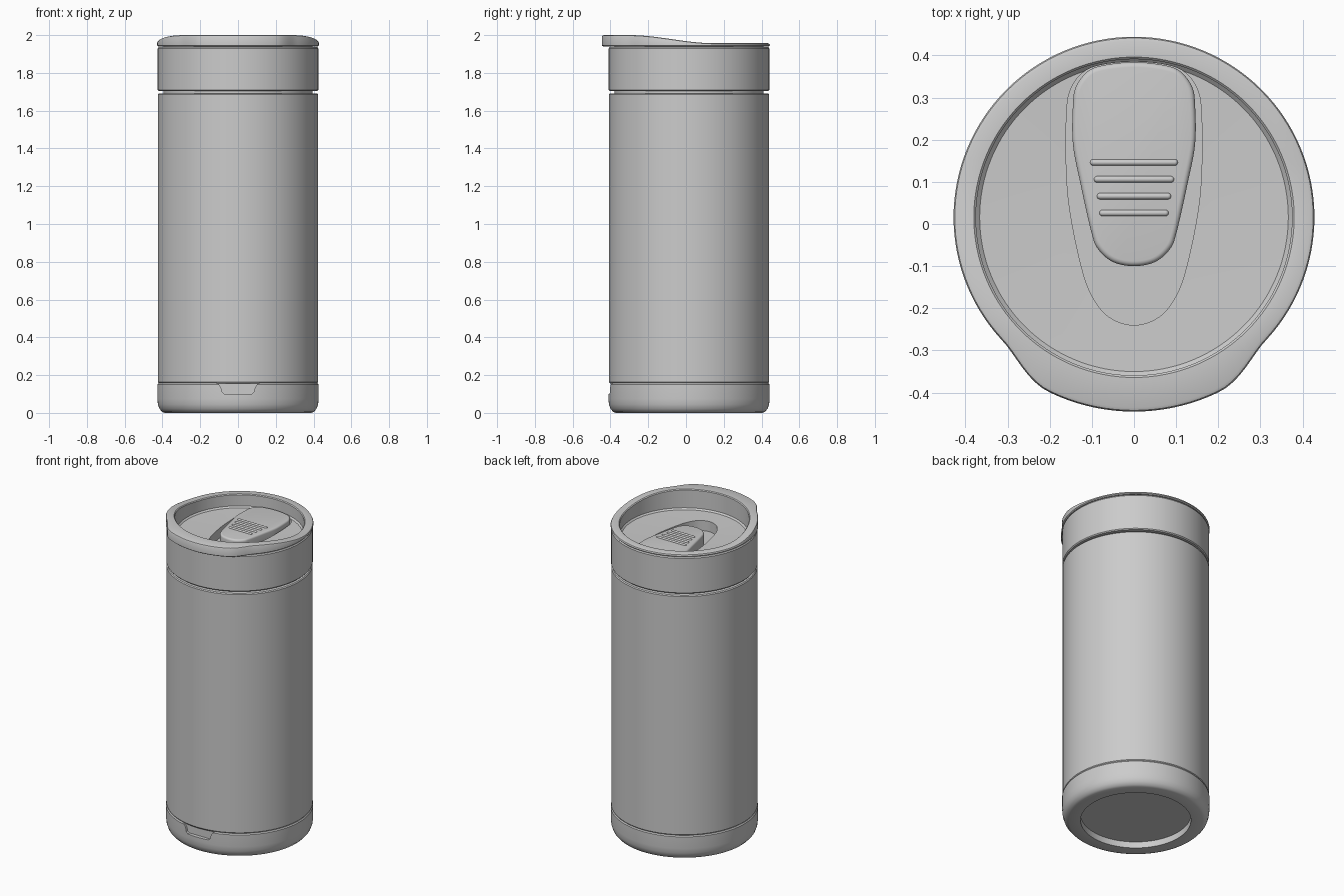
import bpy, bmesh, math
from mathutils import Vector

if "Cube" in bpy.data.objects:
    bpy.data.objects.remove(bpy.data.objects["Cube"])

CY = 0.016      # the vessel axis sits slightly behind the origin
N = 128


def finish(obj):
    bpy.ops.object.select_all(action='DESELECT')
    obj.select_set(True)
    bpy.context.view_layer.objects.active = obj
    for m in list(obj.modifiers):
        bpy.ops.object.modifier_apply(modifier=m.name)
    bpy.ops.object.shade_smooth_by_angle(angle=math.radians(32))


def loft(name, rings, closed=False):
    """Skin equal-length rings of points; cap the ends or join them."""
    bm = bmesh.new()
    vs = [[bm.verts.new(p) for p in ring] for ring in rings]
    n = len(vs[0])
    pairs = list(zip(vs, vs[1:])) + ([(vs[-1], vs[0])] if closed else [])
    for a, b in pairs:
        for i in range(n):
            j = (i + 1) % n
            bm.faces.new((a[i], a[j], b[j], b[i]))
    if not closed:
        bm.faces.new(vs[0][::-1])
        bm.faces.new(vs[-1])
    bmesh.ops.recalc_face_normals(bm, faces=bm.faces)
    me = bpy.data.meshes.new(name)
    bm.to_mesh(me)
    bm.free()
    obj = bpy.data.objects.new(name, me)
    bpy.context.collection.objects.link(obj)
    return obj


def circle(r, z):
    return [(r * math.sin(2 * math.pi * i / N), CY - r * math.cos(2 * math.pi * i / N), z)
            for i in range(N)]


def lathe(name, profile, closed=False):
    return loft(name, [circle(r, z) for r, z in profile], closed)


def smooth_loop(half, steps=6):
    """Mirror a half outline in x and smooth it with a Catmull-Rom curve."""
    pts = [Vector(p) for p in half] + [Vector((-x, y)) for x, y in half[-2:0:-1]]
    out, n = [], len(pts)
    for i in range(n):
        a, b, c, d = (pts[(i + k) % n] for k in (-1, 0, 1, 2))
        for s in range(steps):
            t = s / steps
            out.append(0.5 * (2 * b + (c - a) * t + (2 * a - 5 * b + 4 * c - d) * t * t
                              + (3 * b - a - 3 * c + d) * t ** 3))
    return out


def cut(obj, cutter):
    m = obj.modifiers.new("cut", 'BOOLEAN')
    m.object = cutter
    m.operation = 'DIFFERENCE'
    m.solver = 'EXACT'
    finish(obj)
    bpy.data.objects.remove(cutter)


def step(a, b, x):
    t = min(1, max(0, (x - a) / (b - a)))
    return t * t * (3 - 2 * t)


# base cup with recessed underside and a shallow front notch
base = lathe("base", [(0.32, 0.04), (0.32, 0), (0.388, 0), (0.402, 0.006), (0.416, 0.022),
                      (0.424, 0.045), (0.427, 0.075), (0.427, 0.15), (0.422, 0.157)])
notch = [(-0.13, 0.17), (-0.12, 0.158), (-0.1, 0.15), (-0.09, 0.135), (-0.084, 0.11),
         (-0.072, 0.1)]
notch += [(-x, z) for x, z in notch[::-1]]
cut(base, loft("notch_cutter", [[(x, y, z) for x, z in notch] for y in (-0.5, -0.388)]))

# main body and collar
body = lathe("body", [(0.418, 0.155), (0.424, 0.163), (0.424, 1.686), (0.419, 1.692)])
finish(body)
collar = lathe("collar", [(0.398, 1.704), (0.42, 1.704), (0.425, 1.71), (0.425, 1.93),
                          (0.42, 1.937), (0.398, 1.937)], closed=True)
finish(collar)


# lid: plug, drinking lip that rises to the front, sunken floor
def lid_ring(inset, dz=None, z=None):
    ring = []
    for i in range(N):
        a = 2 * math.pi * i / N
        phi = math.degrees(min(a, 2 * math.pi - a))
        r = 0.428 + 0.033 * (1 - step(26, 47, phi)) - inset
        x, y = r * math.sin(a), CY - r * math.cos(a)
        ring.append((x, y, top(y) + dz if z is None else z))
    return ring


def top(y):
    return 2.0 - 0.043 * step(-0.3, 0.15, y)


def inner_ring(r, dz):
    return [(x, y, top(y) + dz) for x, y, _ in circle(r, 0)]


lid = loft("lid", [circle(0.395, 1.67), circle(0.395, 1.94), lid_ring(0.006, z=1.94),
                   lid_ring(0, z=1.945), lid_ring(0, dz=-0.009), lid_ring(0.003, dz=-0.003),
                   lid_ring(0.01, dz=0), inner_ring(0.38, 0), inner_ring(0.375, -0.005),
                   circle(0.375, 1.882), circle(0.366, 1.873), circle(0.2, 1.868),
                   circle(0.03, 1.867)])
slot = smooth_loop([(0, 0.385), (0.075, 0.378), (0.12, 0.36), (0.15, 0.32), (0.16, 0.26),
                    (0.16, 0.12), (0.15, 0.02), (0.125, -0.1), (0.1, -0.17), (0.06, -0.22),
                    (0, -0.24)])
cut(lid, loft("slot_cutter", [[(p.x, p.y, z) for p in slot] for z in (1.805, 1.93)]))

# sliding tab in the slot
tab = smooth_loop([(0, 0.384), (0.07, 0.377), (0.11, 0.362), (0.138, 0.325), (0.145, 0.28),
                   (0.145, 0.19), (0.128, 0.1), (0.101, -0.02), (0.085, -0.06),
                   (0.05, -0.09), (0, -0.1)])
slider = loft("slider", [[(p.x, p.y, z) for p in tab] for z in (1.79, 1.893)])
bev = slider.modifiers.new("bevel", 'BEVEL')
bev.width, bev.segments, bev.limit_method = 0.012, 4, 'ANGLE'
bev.angle_limit = math.radians(60)
finish(slider)

# grip ridges: round-ended bars
for k, half in enumerate((0.104, 0.095, 0.088, 0.082)):
    y0, r = 0.146 - 0.04 * k, 0.0075
    rings = []
    for side in (-1, 1):
        for s in range(5)[::side]:
            a = math.radians(10 + 20 * s)
            rings.append([(side * (half - r + r * math.cos(a)),
                           y0 + r * math.sin(a) * math.cos(math.pi * j / 8),
                           1.893 + r * math.sin(a) * math.sin(math.pi * j / 8))
                          for j in range(16)])
    rings = sorted(rings, key=lambda g: g[0][0])
    finish(loft(f"grip_ridge_{k + 1}", rings))
